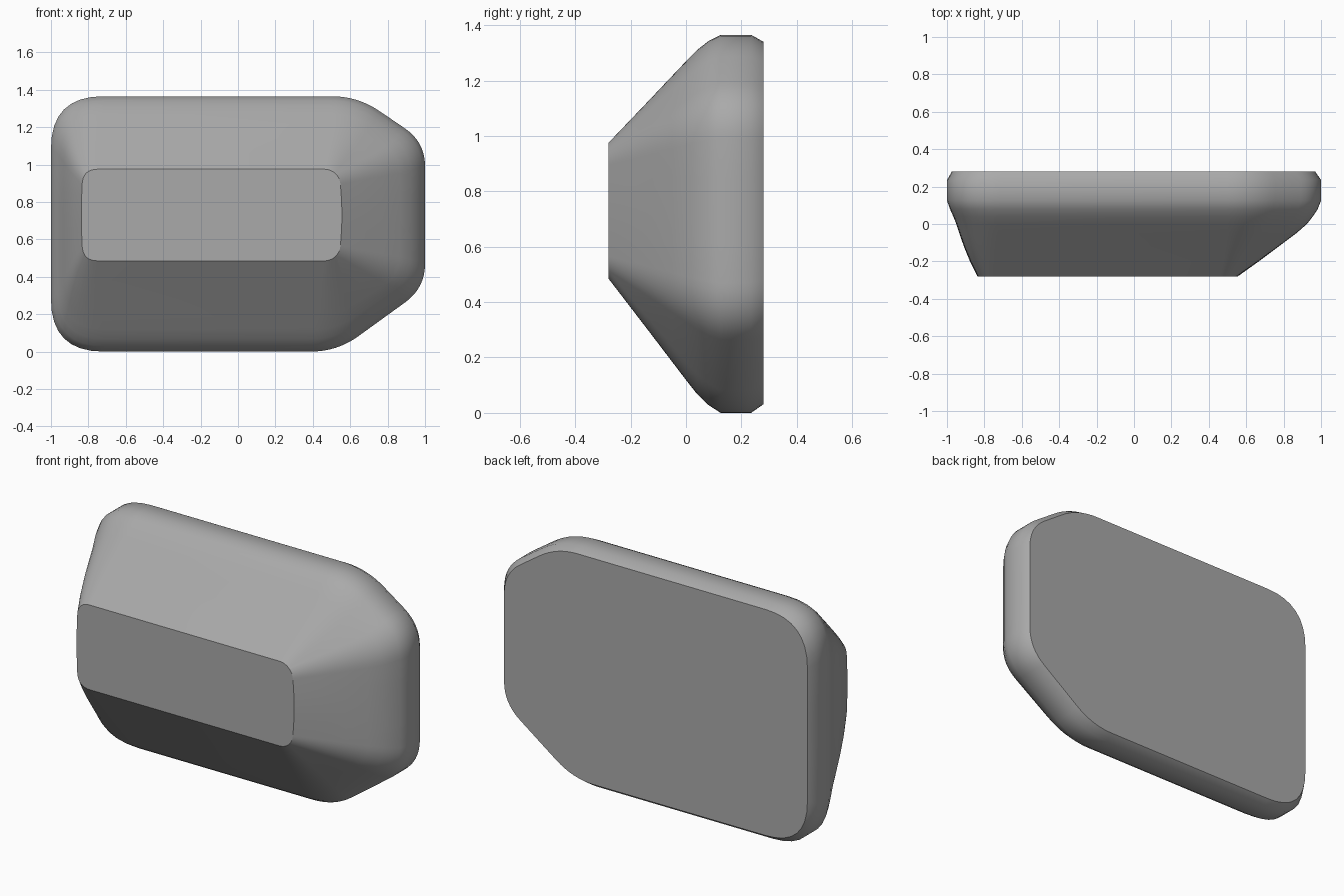
import bpy
import bmesh
from mathutils import Vector

cube = bpy.data.objects.get("Cube")
if cube:
    bpy.data.objects.remove(cube, do_unlink=True)

grey = bpy.data.materials.new("plain grey")
grey.use_nodes = True
colour = (0.4, 0.4, 0.4, 1)
grey.diffuse_color = colour
grey.node_tree.nodes["Principled BSDF"].inputs["Base Color"].default_value = colour

# Outline corners: front x, z, rounding; widest x, z, rounding
CORNERS = [
    (-0.83, 0.485, 0.08, -1.0, 0.0, 0.28),
    (0.50, 0.485, 0.04, 0.53, 0.0, 0.14),
    (0.545, 0.535, 0.03, 1.0, 0.34, 0.13),
    (0.56, 0.73, 0.12, 1.0, 0.73, 0.12),
    (0.545, 0.925, 0.03, 1.0, 1.12, 0.13),
    (0.50, 0.975, 0.04, 0.64, 1.365, 0.14),
    (-0.83, 0.975, 0.08, -1.0, 1.365, 0.28),
    (-0.84, 0.73, 0.12, -1.0, 0.73, 0.12),
]
# Depth profile: y, then growth from front to widest for height, left edge, right edge
RINGS = [
    (-0.28, 0.0, 0.0, 0.0),
    (-0.20, 0.215, 0.24, 0.25),
    (-0.12, 0.43, 0.44, 0.49),
    (-0.05, 0.62, 0.59, 0.70),
    (0.0, 0.755, 0.69, 0.83),
    (0.04, 0.86, 0.79, 0.90),
    (0.08, 0.94, 0.90, 0.96),
    (0.125, 1.0, 1.0, 1.0),
    (0.235, 1.0, 1.0, 1.0),
    (0.28, 0.935, 0.84, 0.93),
]
STEPS = 8


def mix(a, b, f):
    return a + (b - a) * f


def ring_points(y, fz, f_low_x, f_high_x):
    """Rounded outline at one depth."""
    pts = []
    for x0, z0, r0, x1, z1, r1 in CORNERS:
        fx = f_low_x if x0 < 0 else f_high_x
        pts.append((Vector((mix(x0, x1, fx), y, mix(z0, z1, fz))), mix(r0, r1, fz)))
    out = []
    for i, (p, r) in enumerate(pts):
        a = p + (pts[i - 1][0] - p).normalized() * r
        b = p + (pts[(i + 1) % len(pts)][0] - p).normalized() * r
        for s in range(STEPS + 1):
            t = s / STEPS
            out.append(a * (1 - t) ** 2 + p * 2 * t * (1 - t) + b * t * t)
    return out


# Loft the rings and cap both ends
bm = bmesh.new()
rings = [[bm.verts.new(p) for p in ring_points(*r)] for r in RINGS]
n = len(rings[0])
for lower, upper in zip(rings, rings[1:]):
    for i in range(n):
        j = (i + 1) % n
        bm.faces.new((lower[i], lower[j], upper[j], upper[i]))
caps = [bm.faces.new(rings[0]), bm.faces.new(rings[-1])]
for f in bm.faces:
    f.smooth = True
# Crisp rims around the flat front and back
for cap in caps:
    cap.smooth = False
    for e in cap.edges:
        e.smooth = False
bmesh.ops.recalc_face_normals(bm, faces=bm.faces)

mesh = bpy.data.meshes.new("faceted_body")
bm.to_mesh(mesh)
bm.free()
mesh.materials.append(grey)
body = bpy.data.objects.new("faceted_body", mesh)
bpy.context.collection.objects.link(body)
